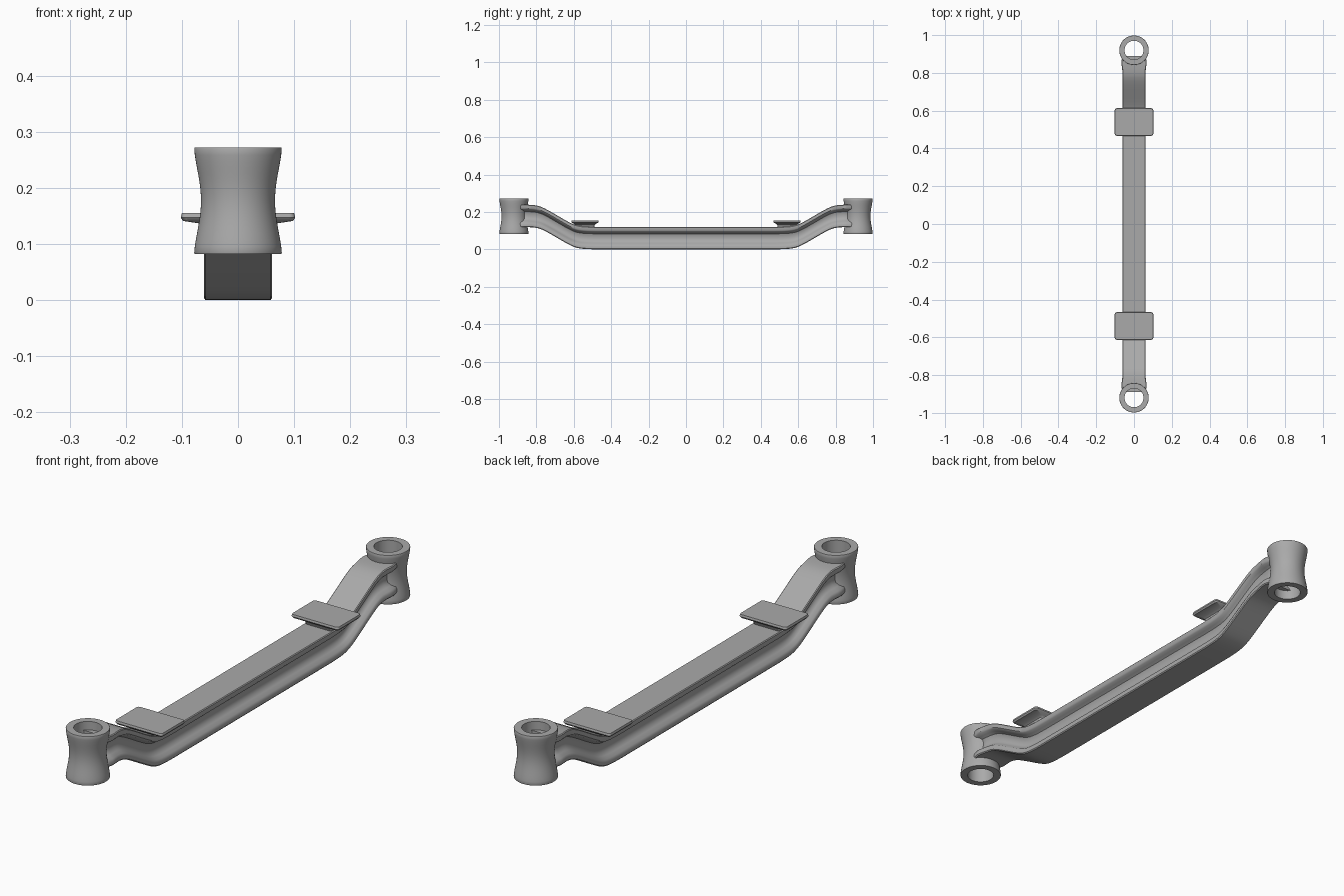
import bpy, bmesh, math

cube = bpy.data.objects.get("Cube")
if cube:
    bpy.data.objects.remove(cube)

steel = bpy.data.materials.new("grey_steel")
GREY = (0.40, 0.40, 0.40, 1)
steel.use_nodes = True
steel.diffuse_color = GREY
steel.node_tree.nodes["Principled BSDF"].inputs["Base Color"].default_value = GREY


def loft(name, rings, closed=False, angle=35):
    """Skin a list of equal-length vertex rings; cap the ends unless closed."""
    bm = bmesh.new()
    loops = [[bm.verts.new(p) for p in ring] for ring in rings]
    n = len(loops[0])
    pairs = list(zip(loops, loops[1:]))
    if closed:
        pairs.append((loops[-1], loops[0]))
    for a, b in pairs:
        for i in range(n):
            j = (i + 1) % n
            bm.faces.new((a[i], a[j], b[j], b[i]))
    if not closed:
        bm.faces.new(loops[0])
        bm.faces.new(loops[-1])
    bmesh.ops.recalc_face_normals(bm, faces=bm.faces)
    mesh = bpy.data.meshes.new(name)
    bm.to_mesh(mesh)
    bm.free()
    mesh.materials.append(steel)
    obj = bpy.data.objects.new(name, mesh)
    bpy.context.collection.objects.link(obj)
    bpy.ops.object.select_all(action='DESELECT')
    obj.select_set(True)
    bpy.context.view_layer.objects.active = obj
    bpy.ops.object.shade_smooth_by_angle(angle=math.radians(angle))
    return obj


def smooth(t):
    t = min(max(t, 0), 1)
    return t * t * (3 - 2 * t)


# Beam: I-section swept along a path that kicks up at both ends
BOSS_Y = 0.92
BORE_WALL = 0.06
half = [(0.058, 0), (0.061, 0.004), (0.061, 0.016), (0.057, 0.025), (0.044, 0.034),
        (0.035, 0.044), (0.032, 0.056), (0.032, 0.072), (0.036, 0.083), (0.046, 0.090),
        (0.057, 0.095), (0.061, 0.101), (0.061, 0.117), (0.058, 0.12)]
section = half + [(-x, z) for x, z in reversed(half)]


def rise(y):
    """Softened ramp from the straight middle up to the end bosses."""
    y = abs(y)
    ramp = lambda c: 0.5 * (y - c + math.sqrt((y - c) ** 2 + 0.0012))
    return 0.62 * (ramp(0.59) - ramp(0.785)) * smooth((y - 0.46) / 0.12)


steps = 24
side = [0.44 + (0.86 - 0.44) * i / steps for i in range(steps + 1)]
stations = [-y for y in reversed(side)] + side


def beam_ring(y):
    flare = 1 + 0.10 * smooth((abs(y) - 0.80) / 0.06)
    return [(x * flare, y, z + rise(y)) for x, z in section]


def end_ring(sign):
    # The end wraps around the bore, buried in the boss wall
    ring = []
    for x, z in section:
        y = BOSS_Y - math.sqrt(max(BORE_WALL ** 2 - x * x, 0))
        ring.append((x, sign * max(min(y, 0.89), 0.862), z + rise(0.86)))
    return ring


rings = [end_ring(-1)] + [beam_ring(y) for y in stations] + [end_ring(1)]
loft("axle_beam", rings)

# Bosses: waisted sleeves with a straight vertical bore
outer = [(0.050, 0.082), (0.077, 0.082), (0.078, 0.084)]
for i in range(1, 16):
    t = i / 16
    outer.append((0.078 - 0.012 * math.sin(math.pi * t) ** 1.5, 0.084 + 0.186 * t))
outer += [(0.078, 0.270), (0.077, 0.272), (0.050, 0.272)]


def boss(name, cy):
    segments = 64
    rings = []
    for r, z in outer:
        angles = [2 * math.pi * k / segments for k in range(segments)]
        rings.append([(r * math.cos(a), cy + r * math.sin(a), z) for a in angles])
    loft(name, rings, closed=True)


# Spring pads: rounded plates on a short tapered foot
def pad(name, cy):
    levels = [(0.056, 0.048, 0.115), (0.058, 0.052, 0.130), (0.066, 0.057, 0.136),
              (0.098, 0.069, 0.141), (0.102, 0.073, 0.147), (0.100, 0.071, 0.155)]
    r = 0.010
    rings = []
    for hx, hy, z in levels:
        ring = []
        for q, (sx, sy) in enumerate([(1, 1), (-1, 1), (-1, -1), (1, -1)]):
            for k in range(6):
                a = math.pi / 2 * (q + k / 5)
                ring.append((sx * (hx - r) + r * math.cos(a),
                             cy + sy * (hy - r) + r * math.sin(a), z))
        rings.append(ring)
    loft(name, rings)


for label, s in (("front", -1), ("rear", 1)):
    boss(label + "_boss", s * BOSS_Y)
    pad(label + "_spring_pad", s * 0.54)
